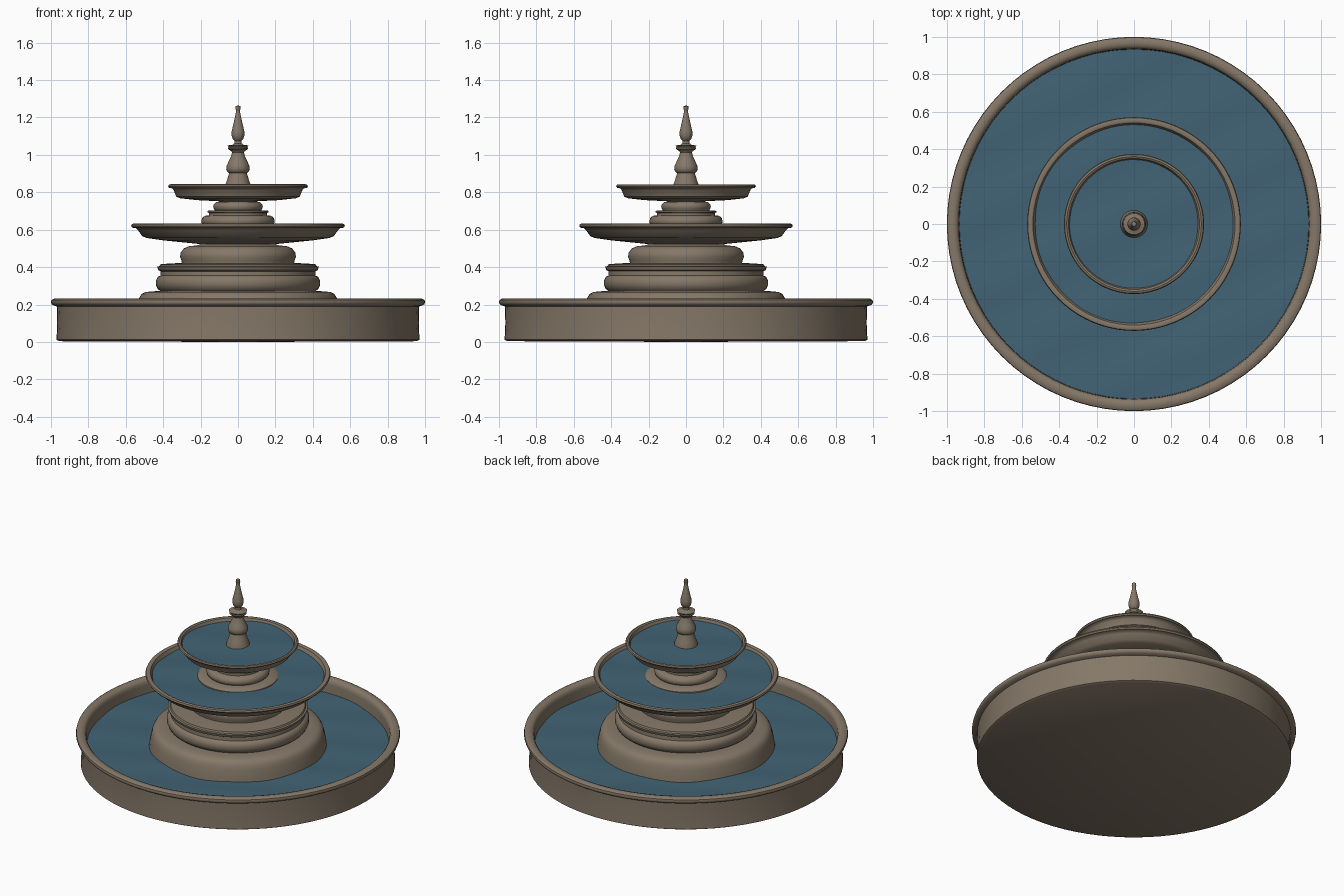
import bpy, bmesh, math

SEG = 80


def material(name, rgb):
    m = bpy.data.materials.new(name)
    m.diffuse_color = (*rgb, 1)
    return m


stone = material("warm_stone", (0.235, 0.188, 0.138))
water = material("water_blue", (0.054, 0.125, 0.178))


def finish(name, bm, mat, angle):
    bmesh.ops.recalc_face_normals(bm, faces=bm.faces)
    me = bpy.data.meshes.new(name)
    bm.to_mesh(me)
    bm.free()
    me.materials.append(mat)
    ob = bpy.data.objects.new(name, me)
    bpy.context.collection.objects.link(ob)
    bpy.ops.object.select_all(action='DESELECT')
    ob.select_set(True)
    bpy.context.view_layer.objects.active = ob
    bpy.ops.object.shade_smooth_by_angle(angle=math.radians(angle))
    return ob


def rings_to_faces(bm, rings):
    for a, b in zip(rings, rings[1:]):
        for i in range(SEG):
            j = (i + 1) % SEG
            vs = list(dict.fromkeys((a[i % len(a)], a[j % len(a)], b[j % len(b)], b[i % len(b)])))
            bm.faces.new(vs)


def ring(bm, r, zf):
    if r == 0:
        return [bm.verts.new((0, 0, zf(0, 0)))]
    pts = [(r * math.cos(2 * math.pi * i / SEG), r * math.sin(2 * math.pi * i / SEG)) for i in range(SEG)]
    return [bm.verts.new((x, y, zf(x, y))) for x, y in pts]


def lathe(name, profile):
    """Turn an (r, z) profile that starts and ends on the axis."""
    bm = bmesh.new()
    rings_to_faces(bm, [ring(bm, r, lambda x, y, z=z: z) for r, z in profile])
    return finish(name, bm, stone, 40)


def water_disc(name, radius, z):
    """Gently rippled round water surface."""
    def wave(x, y):
        return z + 0.003 * (math.sin(13 * x + 5 * y) + math.sin(15 * y - 7 * x + 1))
    bm = bmesh.new()
    n = max(8, int(radius * 26))
    rings_to_faces(bm, [ring(bm, radius * k / n, wave) for k in range(n + 1)])
    ob = finish(name, bm, water, 60)
    if sum(p.normal.z for p in ob.data.polygons) < 0:
        ob.data.flip_normals()


# Ground basin with rolled rim
lathe("basin", [(0, 0), (0.955, 0.004), (0.97, 0.012), (0.966, 0.1), (0.968, 0.19),
                (0.985, 0.195), (0.996, 0.202), (1.0, 0.213), (0.997, 0.224), (0.985, 0.231),
                (0.965, 0.233), (0.948, 0.228), (0.938, 0.215), (0.935, 0.195), (0.93, 0.06), (0, 0.06)])

# Lower pedestal: mound, drum, ring and cushion
lathe("lower_pedestal", [(0, 0.05), (0.56, 0.06), (0.55, 0.12), (0.545, 0.16), (0.535, 0.21),
                         (0.527, 0.238), (0.515, 0.256), (0.495, 0.267), (0.45, 0.271), (0.415, 0.272),
                         (0.43, 0.284), (0.439, 0.305), (0.438, 0.33), (0.428, 0.348), (0.415, 0.354),
                         (0.414, 0.378), (0.426, 0.384), (0.432, 0.402), (0.42, 0.405), (0.415, 0.415),
                         (0.36, 0.42), (0.30, 0.422), (0.302, 0.435), (0.31, 0.455), (0.306, 0.478),
                         (0.29, 0.5), (0.262, 0.512), (0.22, 0.516), (0.15, 0.54), (0, 0.54)])

# Middle bowl
lathe("middle_bowl", [(0, 0.515), (0.15, 0.518), (0.25, 0.528), (0.4, 0.543), (0.49, 0.556), (0.512, 0.566),
                      (0.535, 0.598), (0.545, 0.608), (0.565, 0.611), (0.571, 0.62), (0.567, 0.63),
                      (0.553, 0.634), (0.54, 0.629), (0.533, 0.615), (0.52, 0.585), (0.48, 0.57), (0, 0.56)])

# Upper pedestal: same rhythm, smaller
lathe("upper_pedestal", [(0, 0.56), (0.255, 0.57), (0.25, 0.61), (0.235, 0.621), (0.185, 0.624),
                         (0.193, 0.632), (0.196, 0.646), (0.191, 0.662), (0.178, 0.674), (0.155, 0.677),
                         (0.155, 0.69), (0.164, 0.693), (0.163, 0.701), (0.125, 0.704), (0.128, 0.711),
                         (0.133, 0.722), (0.129, 0.737), (0.115, 0.748), (0.09, 0.752), (0, 0.765)])

# Top bowl
lathe("top_bowl", [(0, 0.75), (0.1, 0.752), (0.22, 0.758), (0.31, 0.768), (0.33, 0.777), (0.344, 0.812),
                   (0.352, 0.821), (0.368, 0.824), (0.374, 0.832), (0.37, 0.84), (0.36, 0.843),
                   (0.35, 0.838), (0.345, 0.825), (0.335, 0.795), (0.3, 0.785), (0, 0.78)])

# Turned finial
lathe("finial", [(0, 0.78), (0.075, 0.785), (0.072, 0.83), (0.062, 0.855), (0.05, 0.893), (0.047, 0.903),
                 (0.056, 0.908), (0.063, 0.922), (0.061, 0.942), (0.05, 0.965), (0.038, 0.99),
                 (0.032, 1.012), (0.036, 1.02), (0.052, 1.03), (0.054, 1.037), (0.05, 1.041), (0.057, 1.05),
                 (0.03, 1.054), (0.02, 1.062), (0.018, 1.075), (0.028, 1.085), (0.035, 1.105),
                 (0.034, 1.125), (0.027, 1.155), (0.018, 1.195), (0.012, 1.225), (0.011, 1.24),
                 (0.014, 1.245), (0.013, 1.26), (0, 1.264)])

# Water in each tier
water_disc("basin_water", 0.945, 0.138)
water_disc("middle_water", 0.532, 0.608)
water_disc("top_water", 0.345, 0.82)
